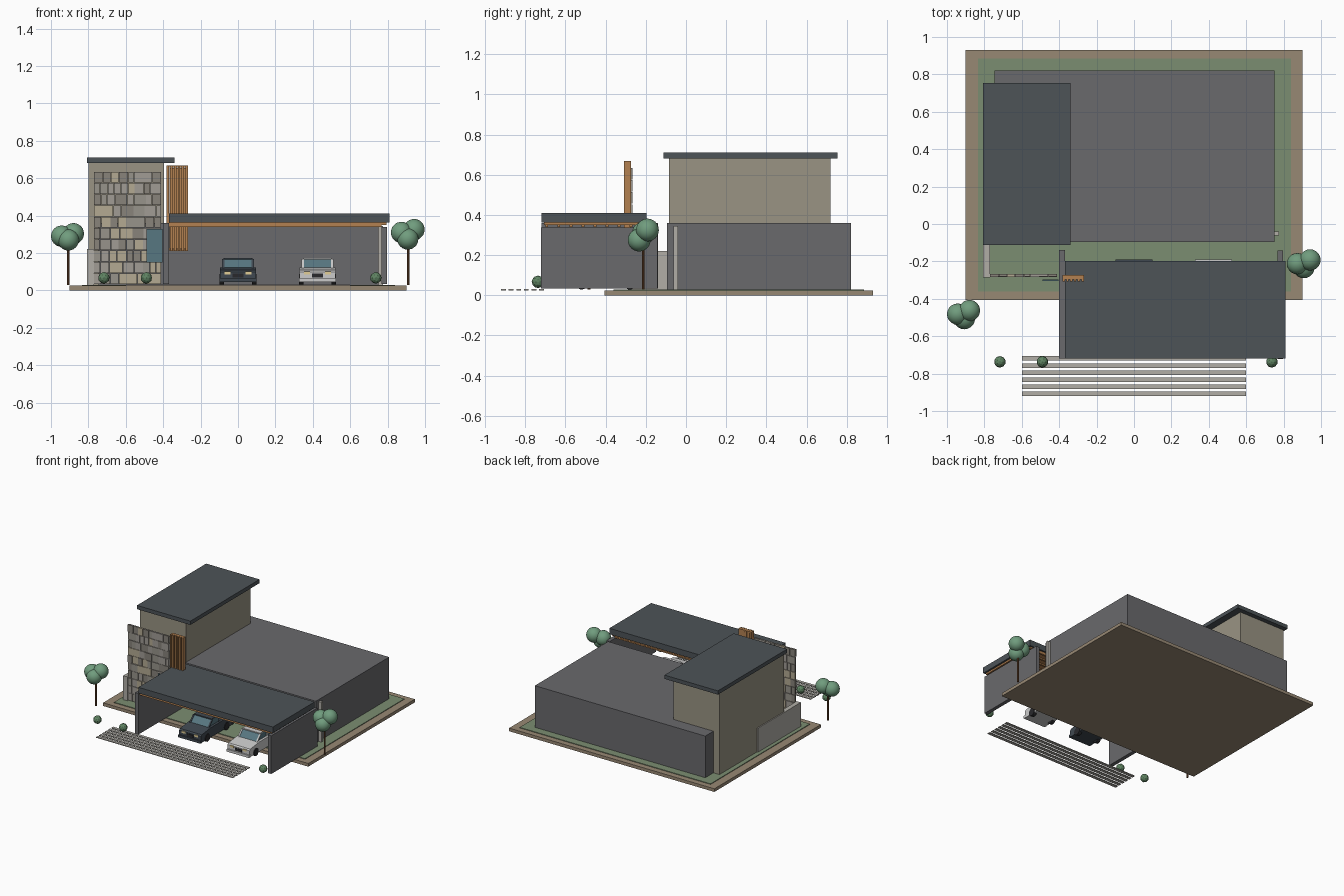
import bpy, bmesh, math, random
from mathutils import Matrix, Vector

if "Cube" in bpy.data.objects:
    bpy.data.objects.remove(bpy.data.objects["Cube"])

random.seed(4)


def mat(name, r, g, b):
    m = bpy.data.materials.new(name)
    m.diffuse_color = tuple((c / 255) ** 2.2 for c in (r, g, b)) + (1,)
    m.use_nodes = True
    m.node_tree.nodes["Principled BSDF"].inputs["Base Color"].default_value = m.diffuse_color
    return m


EARTH = mat("earth", 150, 135, 115)
GRASS = mat("grass", 122, 140, 112)
WALL = mat("dark_wall", 105, 105, 108)
ROOF = mat("slate_roof", 78, 84, 88)
PLASTER = mat("plaster", 152, 146, 130)
STONES = [mat("stone_%d" % i, *c) for i, c in enumerate(
    [(150, 146, 138), (135, 130, 122), (178, 168, 145), (160, 155, 148)])]
WOOD = mat("wood", 178, 128, 82)
BARK = mat("bark", 110, 75, 50)
GLASS = mat("glass", 88, 118, 128)
LEAF = mat("leaf", 112, 155, 125)
BUSH = mat("bush", 95, 130, 98)
PALE = mat("pale_concrete", 175, 172, 165)
BLACK = mat("rubber", 45, 45, 48)
LAMP = mat("lamp", 225, 205, 150)
CAR_DARK = mat("car_dark", 66, 74, 82)
CAR_PALE = mat("car_pale", 190, 190, 190)


def finish(name, bm, m):
    me = bpy.data.meshes.new(name)
    bm.to_mesh(me)
    bm.free()
    ob = bpy.data.objects.new(name, me)
    bpy.context.collection.objects.link(ob)
    me.materials.append(m)
    return ob


def boxes(name, spans, m):
    """One mesh of boxes, each given as x0, x1, y0, y1, z0, z1."""
    bm = bmesh.new()
    for x0, x1, y0, y1, z0, z1 in spans:
        centre = Vector(((x0 + x1) / 2, (y0 + y1) / 2, (z0 + z1) / 2))
        bmesh.ops.create_cube(bm, size=1, matrix=Matrix.Translation(centre)
                              @ Matrix.Diagonal((x1 - x0, y1 - y0, z1 - z0, 1)))
    return finish(name, bm, m)


def balls(name, points, r, m, detail=3):
    bm = bmesh.new()
    for p in points:
        bmesh.ops.create_icosphere(bm, subdivisions=detail, radius=r,
                                   matrix=Matrix.Translation(p))
    return finish(name, bm, m)


def cylinder(bm, centre, r, depth, axis="Z", sides=16):
    rot = Matrix.Rotation(math.pi / 2, 4, "Y") if axis == "X" else Matrix()
    bmesh.ops.create_cone(bm, cap_ends=True, segments=sides, radius1=r, radius2=r,
                          depth=depth, matrix=Matrix.Translation(centre) @ rot)


def side_profile(name, pts, x0, x1, m):
    """Extrude a y,z outline across x."""
    bm = bmesh.new()
    f = bm.faces.new([bm.verts.new((x0, y, z)) for y, z in pts])
    ext = bmesh.ops.extrude_face_region(bm, geom=[f])
    bmesh.ops.translate(bm, vec=(x1 - x0, 0, 0),
                        verts=[v for v in ext["geom"] if isinstance(v, bmesh.types.BMVert)])
    bmesh.ops.recalc_face_normals(bm, faces=bm.faces)
    return finish(name, bm, m)


# Plot
boxes("ground_slab", [(-.9, .9, -.405, .93, 0, .025)], EARTH)
boxes("lawn", [(-.835, .84, -.36, .885, .025, .03)], GRASS)
boxes("driveway_strips", [(-.6, .6, y - .012, y + .012, .025, .031)
                          for y in (-.719 - .0379 * i for i in range(6))], PALE)

# House volumes
boxes("main_house", [(-.745, .75, -.095, .822, .028, .36)], WALL)
boxes("tower", [(-.798, -.395, -.085, .72, .028, .68)], PLASTER)
boxes("tower_roof", [(-.808, -.34, -.112, .755, .68, .71)], ROOF)
boxes("low_side_wall", [(-.806, -.77, -.287, .25, .028, .22)], PALE)
boxes("corner_post", [(.748, .775, -.062, -.04, .028, .345)], PALE)

# Free-standing stone wall, courses of random blocks
groups = [[] for _ in STONES]
for row in range(10):
    z, x = .033 + row * .0603, -.77
    while x < -.411:
        w = random.uniform(.03, .068)
        if -.41 - (x + w) < .025:
            w = -.41 - x
        d = random.uniform(0, .005)
        random.choice(groups).append((x + .001, x + w - .001, -.279 - d, -.267,
                                      z + .001, z + .0585))
        x += w
for i, g in enumerate(groups):
    boxes("stone_blocks_%d" % (i + 1), g, STONES[i])

# Glass panel and timber screen at the entrance
boxes("glass_panel", [(-.49, -.405, -.304, -.297, .15, .327)], GLASS)
boxes("screen_panel", [(-.365, -.27, -.285, -.275, .21, .655)], WOOD)
boxes("screen_slats", [(x, x + .012, -.308, -.273, .21, .668)
                       for x in (-.382 + .0203 * i for i in range(6))], WOOD)
boxes("screen_rails", [(-.382, -.268, -.296, -.274, z, z + .012)
                       for z in (.215, .656)], WOOD)

# Carport
boxes("carport_left_wall", [(-.4, -.37, -.72, -.14, .035, .36)], WALL)
boxes("carport_right_wall", [(.768, .797, -.722, -.142, .035, .338)], WALL)
boxes("carport_roof", [(-.37, .81, -.72, -.197, .363, .41)], ROOF)
boxes("carport_ceiling", [(-.37, .795, -.708, -.21, .35, .363)], WOOD)
boxes("ceiling_battens", [(-.368, .768, y, y + .014, .34, .35)
                          for y in (-.7 + .06 * i for i in range(9))], WOOD)


# Cars
def car(label, cx, paint):
    y = -.6
    side_profile(label + "_body", [(y, .045), (y + .4, .045), (y + .4, .115), (y + .385, .122),
                                   (y + .12, .122), (y + .01, .108), (y, .098)],
                 cx - .096, cx + .096, paint)
    side_profile(label + "_windows", [(y + .115, .12), (y + .36, .12), (y + .32, .166),
                                      (y + .16, .166)], cx - .078, cx + .078, GLASS)
    boxes(label + "_roof", [(cx - .078, cx + .078, y + .158, y + .322, .165, .173)], paint)
    bars = []
    for s in (-1, 1):
        for a, b in ((.115, .16), (.36, .32)):
            side_profile(label + "_pillar", [(y + a - .004, .12), (y + a + .006, .12),
                                             (y + b + .006, .167), (y + b - .004, .167)],
                         cx + s * .079 - .006, cx + s * .079 + .006, paint)
        bars.append((cx + s * .079 - .003, cx + s * .079 + .003, y + .235, y + .247, .12, .167))
    boxes(label + "_middle_pillars", bars, paint)
    boxes(label + "_bumpers", [(cx - .098, cx + .098, y - .01, y + .01, .045, .065),
                               (cx - .098, cx + .098, y + .39, y + .41, .045, .065)], paint)
    boxes(label + "_grille", [(cx - .03, cx + .03, y - .004, y + .01, .07, .09)], BLACK)
    boxes(label + "_headlights", [(cx + s * .055 - .016, cx + s * .055 + .016, y - .005,
                                   y + .01, .085, .1) for s in (-1, 1)], LAMP)
    bm = bmesh.new()
    for s in (-1, 1):
        for wy in (.08, .32):
            cylinder(bm, (cx + s * .087, y + wy, .059), .03, .026, "X", 20)
    finish(label + "_wheels", bm, BLACK)


car("dark_car", 0, CAR_DARK)
car("pale_car", .425, CAR_PALE)


# Trees and bushes
def tree(label, x, y, z, crowns):
    bm = bmesh.new()
    cylinder(bm, (x, y, (z + .03) / 2), .007, z - .03, sides=10)
    finish(label + "_trunk", bm, BARK)
    ob = balls(label + "_crown", crowns, .057, LEAF)
    ob.data.shade_smooth()


tree("left_tree", -.907, -.483, .27,
     [(-.907, -.506, .27), (-.88, -.463, .303), (-.943, -.482, .29)])
tree("right_tree", .91, -.213, .28,
     [(.908, -.233, .275), (.941, -.192, .325), (.874, -.212, .31)])
balls("bushes", [(x, -.737, .067) for x in (-.717, -.49, .737)], .031, BUSH, 2)
